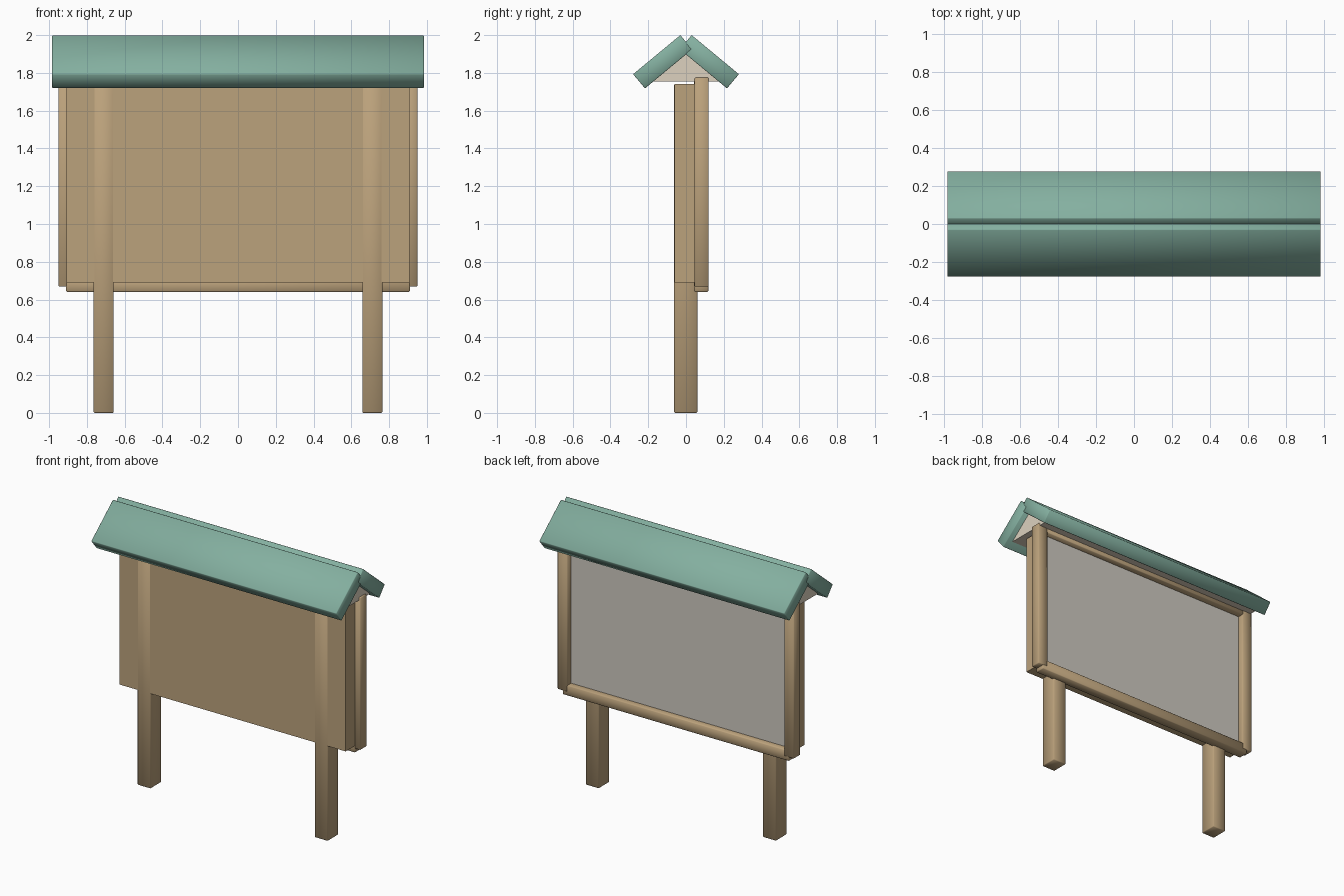
import bpy, bmesh

if "Cube" in bpy.data.objects:
    bpy.data.objects.remove(bpy.data.objects["Cube"])


def material(name, rgb):
    m = bpy.data.materials.new(name)
    m.diffuse_color = (*rgb, 1)
    m.use_nodes = True
    m.node_tree.nodes["Principled BSDF"].inputs["Base Color"].default_value = m.diffuse_color
    return m


WOOD = material("wood", (0.50, 0.36, 0.20))
GREEN = material("green_roof", (0.23, 0.43, 0.35))
PANEL = material("notice_surface", (0.62, 0.59, 0.53))
CREAM = material("gable_cream", (0.72, 0.64, 0.52))


def extrude_x(name, profile, x0, x1, mat, bevel=0.0):
    """Extrude a closed (y, z) profile along x."""
    bm = bmesh.new()
    face = bm.faces.new([bm.verts.new((x0, y, z)) for y, z in profile])
    ext = bmesh.ops.extrude_face_region(bm, geom=[face])
    verts = [v for v in ext["geom"] if isinstance(v, bmesh.types.BMVert)]
    bmesh.ops.translate(bm, vec=(x1 - x0, 0, 0), verts=verts)
    bmesh.ops.recalc_face_normals(bm, faces=bm.faces[:])
    if bevel:
        bmesh.ops.bevel(bm, geom=bm.edges[:], offset=bevel, segments=1,
                        affect='EDGES', profile=0.5)
        for f in bm.faces:
            f.smooth = True
    me = bpy.data.meshes.new(name)
    bm.to_mesh(me)
    bm.free()
    me.materials.append(mat)
    ob = bpy.data.objects.new(name, me)
    bpy.context.collection.objects.link(ob)
    return ob


def box(name, x, y, z, mat, bevel=0.0):
    profile = [(y[0], z[0]), (y[1], z[0]), (y[1], z[1]), (y[0], z[1])]
    return extrude_x(name, profile, x[0], x[1], mat, bevel)


# Posts and the upright frame members, mirrored left and right
for side, s in (("left", -1), ("right", 1)):
    box(f"{side}_post", sorted((s * 0.658, s * 0.765)), (-0.063, 0.06), (0, 1.74), WOOD, 0.005)
    box(f"{side}_frame_stile", sorted((s * 0.87, s * 0.95)), (0.045, 0.12), (0.668, 1.775), WOOD, 0.005)

# Backing board flush with the posts, and the pale notice surface behind it
box("backing_board", (-0.908, 0.908), (-0.062, 0.06), (0.69, 1.74), WOOD)
box("notice_panel", (-0.88, 0.88), (0.06, 0.075), (0.70, 1.74), PANEL)

# Bottom and top frame rails
box("bottom_rail", (-0.91, 0.91), (0.043, 0.118), (0.64, 0.715), WOOD, 0.005)
box("top_rail", (-0.91, 0.91), (0.043, 0.118), (1.725, 1.80), WOOD, 0.005)

# Roof: two crossing slabs, front and back
slab = [(-0.03, 2.0), (-0.28, 1.793), (-0.217, 1.718), (0.033, 1.925)]
for side, s in (("front", 1), ("back", -1)):
    extrude_x(f"{side}_roof_slab", [(s * y, z) for y, z in slab], -0.985, 0.985, GREEN, 0.004)

# Gable filling under the roof
extrude_x("gable_infill", [(-0.185, 1.755), (0.185, 1.755), (0, 1.91)], -0.94, 0.94, CREAM)
